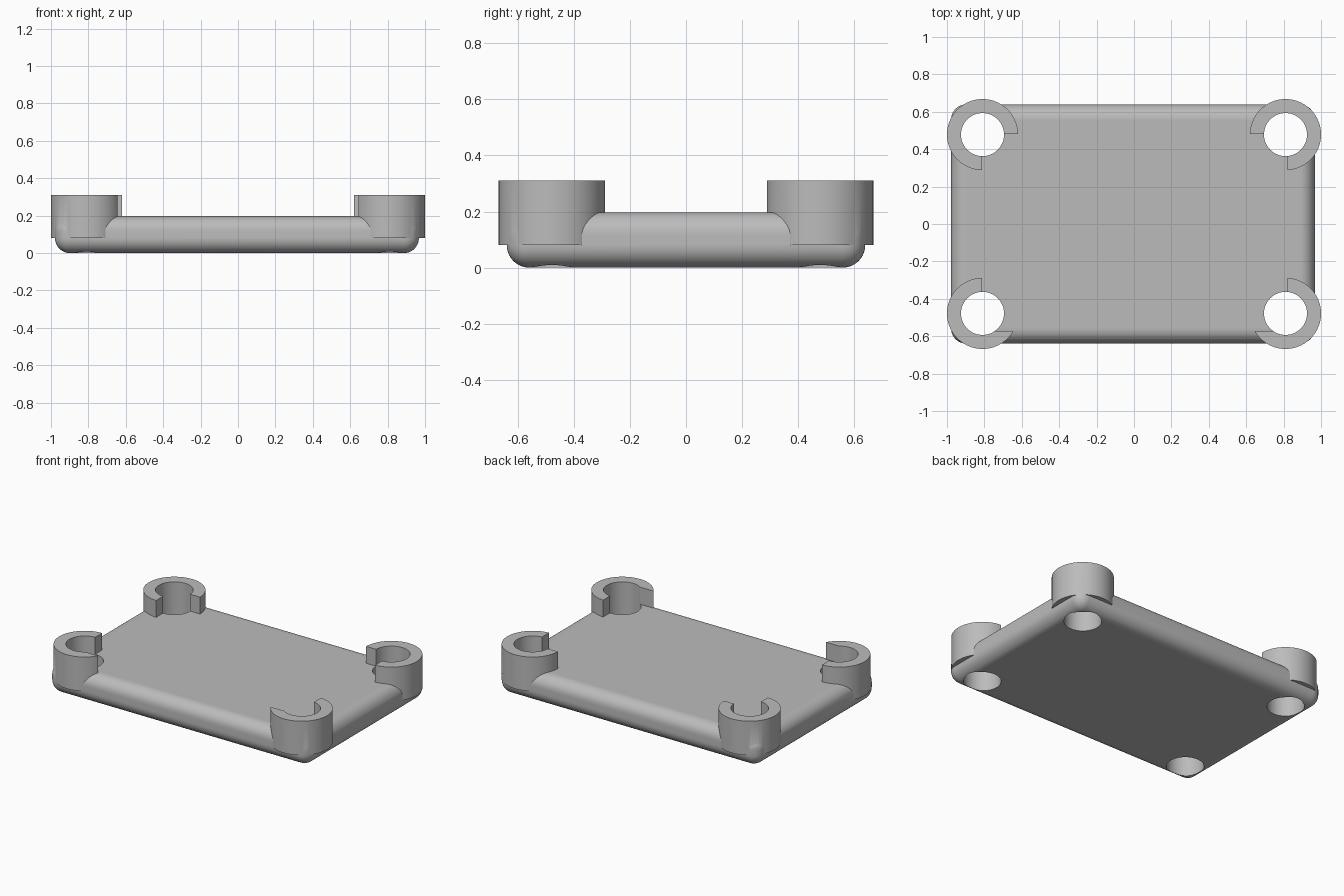
import bpy
import bmesh
import math
from mathutils import Matrix

cube = bpy.data.objects.get("Cube")
if cube:
    bpy.data.objects.remove(cube, do_unlink=True)

POST_X, POST_Y = 0.81, 0.478
PLATE_TOP, POST_BASE, POST_TOP = 0.197, 0.081, 0.311
EDGE = 0.08
CORNERS = [(sx * POST_X, sy * POST_Y) for sx in (-1, 1) for sy in (-1, 1)]

grey = bpy.data.materials.new("plain_grey")
grey.use_nodes = True
colour = (0.5, 0.5, 0.5, 1)
grey.diffuse_color = colour
grey.node_tree.nodes["Principled BSDF"].inputs["Base Color"].default_value = colour


def add_object(name, bm):
    mesh = bpy.data.meshes.new(name)
    bm.to_mesh(mesh)
    bm.free()
    mesh.materials.append(grey)
    obj = bpy.data.objects.new(name, mesh)
    bpy.context.collection.objects.link(obj)
    return obj


def box(name, low, high):
    bm = bmesh.new()
    size = [h - l for l, h in zip(low, high)]
    centre = [(l + h) / 2 for l, h in zip(low, high)]
    bmesh.ops.create_cube(bm, size=1, matrix=Matrix.LocRotScale(centre, None, size))
    return add_object(name, bm)


def cylinders(name, radius, low, high):
    """One upright cylinder at each corner."""
    bm = bmesh.new()
    for x, y in CORNERS:
        bmesh.ops.create_cone(bm, cap_ends=True, segments=96, radius1=radius,
                              radius2=radius, depth=high - low,
                              matrix=Matrix.Translation((x, y, (low + high) / 2)))
    return add_object(name, bm)


def apply(obj, mod):
    bpy.context.view_layer.objects.active = obj
    bpy.ops.object.modifier_apply(modifier=mod.name)


def boolean(obj, tool, operation):
    mod = obj.modifiers.new(operation, 'BOOLEAN')
    mod.operation = operation
    mod.solver = 'EXACT'
    mod.object = tool
    apply(obj, mod)
    bpy.data.objects.remove(tool, do_unlink=True)


# Plate with fully rounded edges and corners
tray = box("corner_holder_tray", (-0.978, -0.639, 0), (0.967, 0.639, PLATE_TOP))
bevel = tray.modifiers.new("rounding", 'BEVEL')
bevel.width = EDGE
bevel.segments = 10
apply(tray, bevel)

# Corner posts, opened toward the middle above the plate
posts = cylinders("posts", 0.19, POST_BASE, POST_TOP)
boolean(posts, box("opening", (-0.813, -0.572, PLATE_TOP - 0.004), (0.821, 0.481, 1)),
        'DIFFERENCE')
boolean(tray, posts, 'UNION')

# Round holes through posts and plate
boolean(tray, cylinders("holes", 0.115, -0.1, 0.5), 'DIFFERENCE')

bpy.ops.object.select_all(action='DESELECT')
tray.select_set(True)
bpy.context.view_layer.objects.active = tray
bpy.ops.object.shade_smooth_by_angle(angle=math.radians(30))
